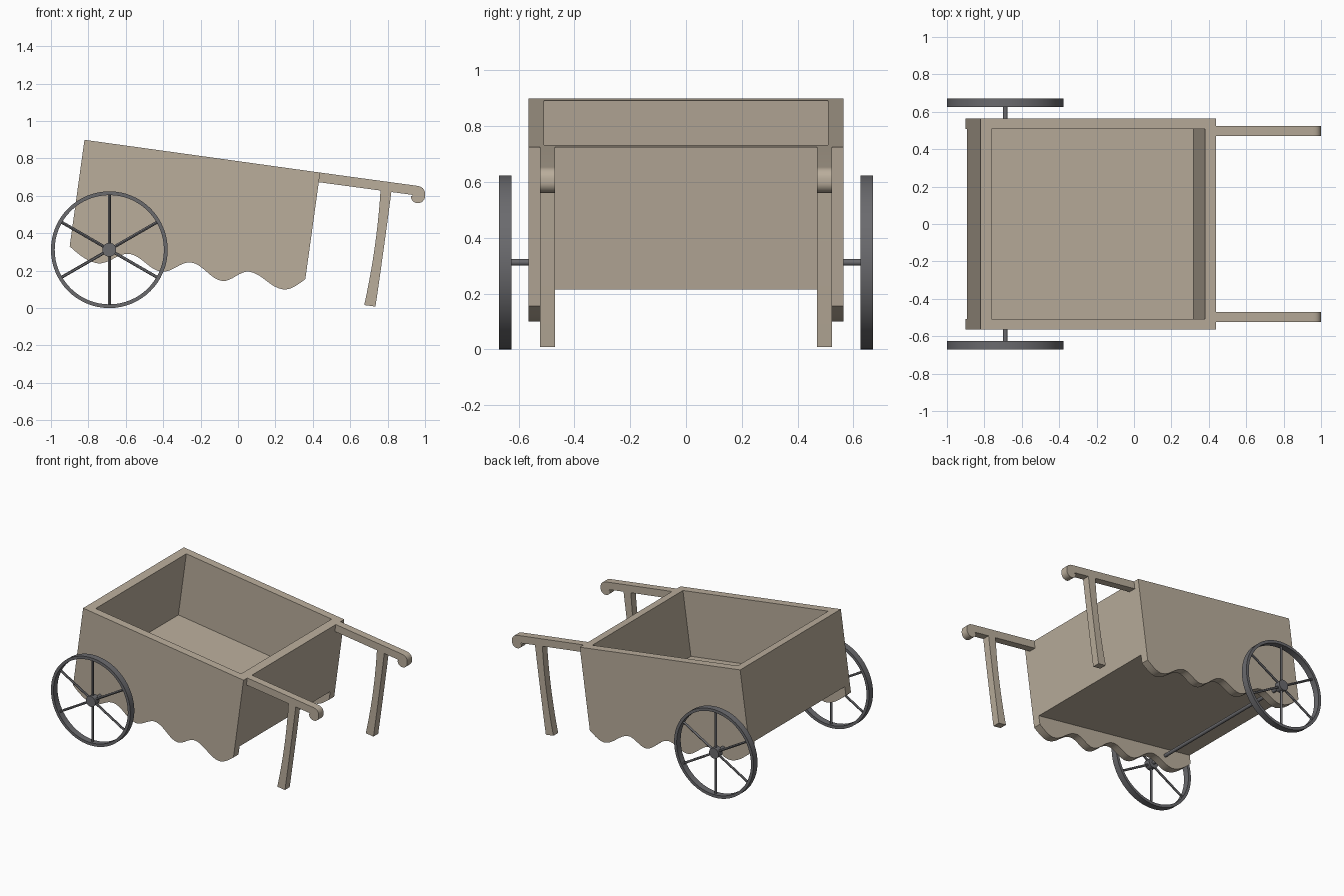
import bpy, bmesh, math
from mathutils import Matrix, Vector

if "Cube" in bpy.data.objects:
    bpy.data.objects.remove(bpy.data.objects["Cube"])


def material(name, rgb):
    m = bpy.data.materials.new(name)
    m.diffuse_color = (*rgb, 1)
    m.use_nodes = True
    m.node_tree.nodes["Principled BSDF"].inputs["Base Color"].default_value = m.diffuse_color
    return m


WOOD = material("pale_wood", (0.49, 0.42, 0.33))
METAL = material("dark_metal", (0.145, 0.145, 0.155))


def finish(name, bm, mat):
    bmesh.ops.recalc_face_normals(bm, faces=bm.faces)
    me = bpy.data.meshes.new(name)
    bm.to_mesh(me)
    bm.free()
    me.materials.append(mat)
    ob = bpy.data.objects.new(name, me)
    bpy.context.collection.objects.link(ob)
    bpy.ops.object.select_all(action='DESELECT')
    ob.select_set(True)
    bpy.context.view_layer.objects.active = ob
    bpy.ops.object.shade_smooth_by_angle(angle=math.radians(30))
    return ob


def prism(name, profile, y0, y1, mat=WOOD):
    """Extrude an x-z outline from y0 to y1."""
    bm = bmesh.new()
    face = bm.faces.new([bm.verts.new((x, y0, z)) for x, z in profile])
    ext = bmesh.ops.extrude_face_region(bm, geom=[face])
    verts = [v for v in ext["geom"] if isinstance(v, bmesh.types.BMVert)]
    bmesh.ops.translate(bm, verts=verts, vec=(0, y1 - y0, 0))
    return finish(name, bm, mat)


TILT = math.radians(7.91)
C, S = math.cos(TILT), math.sin(TILT)


def tilted(u, v):
    """Cart frame: u along the body, v up from its lower edge."""
    return (-0.90 + C * u + S * v, 0.33 - S * u + C * v)


def slab(name, u0, u1, v0, v1, y0, y1):
    prism(name, [tilted(u0, v0), tilted(u1, v0), tilted(u1, v1), tilted(u0, v1)], y0, y1)


LENGTH, HEIGHT, WALL, INNER, OUTER = 1.272, 0.575, 0.06, 0.508, 0.565

# Scalloped lower edge: alternating troughs and crests, pointed at both ends
knots = [(0, 0), (0.161, -0.069), (0.322, 0.004), (0.504, -0.067), (0.655, 0.004),
         (0.833, -0.071), (0.969, -0.002), (1.161, -0.071), (LENGTH, 0)]
edge = []
for i, ((u0, v0), (u1, v1)) in enumerate(zip(knots, knots[1:])):
    for k in range(8):
        t = k / 8
        if i == 0:
            f = math.sin(t * math.pi / 2)
        elif i == len(knots) - 2:
            f = 1 - math.cos(t * math.pi / 2)
        else:
            f = (1 - math.cos(t * math.pi)) / 2
        edge.append((u0 + (u1 - u0) * t, v0 + (v1 - v0) * f))
edge.append(knots[-1])
side = [tilted(u, v) for u, v in edge + [(LENGTH, HEIGHT), (0, HEIGHT)]]

# Handle with a curled end
handle = [tilted(LENGTH, HEIGHT), (0.955, 0.654)]
handle += [(0.96 + 0.04 * math.cos(a), 0.612 + 0.04 * math.sin(a))
           for a in (math.radians(75 - 15 * k) for k in range(6))]
handle += [(0.962 + 0.038 * math.cos(a), 0.598 + 0.037 * math.sin(a))
           for a in (math.radians(-15 * k) for k in range(13))]
handle += [(0.936, 0.601), (0.928, 0.606), tilted(LENGTH, HEIGHT - 0.052)]


# Leg sweeping back toward the foot
def bend(p0, p1, p2, n=10):
    return [tuple((1 - t) ** 2 * a + 2 * t * (1 - t) * b + t * t * c
                  for a, b, c in zip(p0, p1, p2)) for t in (k / n for k in range(n + 1))]


leg = bend((0.762, 0.63), (0.744, 0.33), (0.675, 0.016))
leg += bend((0.735, 0.008), (0.782, 0.33), (0.82, 0.622))


def cylinder(bm, radius, depth, centre, segs=32):
    bmesh.ops.create_cone(bm, cap_ends=True, segments=segs, radius1=radius, radius2=radius,
                          depth=depth, matrix=Matrix.Translation(centre)
                          @ Matrix.Rotation(math.pi / 2, 4, 'X'))


WX, WR = -0.688, 0.312


def wheel(tag, y):
    # Flat-section rim
    bm = bmesh.new()
    n, half = 64, 0.0225
    rings = []
    for r, dy in ((WR, -half), (WR, half), (WR - 0.02, half), (WR - 0.02, -half)):
        rings.append([bm.verts.new((WX + r * math.sin(2 * math.pi * k / n), y + dy,
                                    WR + r * math.cos(2 * math.pi * k / n)))
                      for k in range(n)])
    for a, b in zip(rings, rings[1:] + rings[:1]):
        for k in range(n):
            j = (k + 1) % n
            bm.faces.new((a[k], a[j], b[j], b[k]))
    finish("wheel_rim_" + tag, bm, METAL)
    # Hub
    bm = bmesh.new()
    cylinder(bm, 0.037, 0.045, (WX, y, WR))
    finish("wheel_hub_" + tag, bm, METAL)
    # Six round spokes
    bm = bmesh.new()
    for k in range(6):
        rot = Matrix.Rotation(k * math.pi / 3, 4, 'Y')
        bmesh.ops.create_cone(bm, cap_ends=True, segments=12, radius1=0.008, radius2=0.008,
                              depth=0.27, matrix=Matrix.Translation((WX, y, WR)) @ rot
                              @ Matrix.Translation((0, 0, 0.163)))
    finish("wheel_spokes_" + tag, bm, METAL)


# Paired parts
for tag, s in (("left", 1), ("right", -1)):
    prism("side_panel_" + tag, side, s * INNER, s * OUTER)
    prism("handle_" + tag, handle, s * 0.47, s * 0.523)
    prism("leg_" + tag, leg, s * 0.47, s * 0.523)
    wheel(tag, s * 0.648)

# Body box between the side panels
slab("back_panel", 0, WALL, WALL, HEIGHT, -INNER, INNER)
slab("front_panel", LENGTH - WALL, LENGTH, WALL, HEIGHT, -INNER, INNER)
slab("floor", WALL, LENGTH - WALL, WALL, 2 * WALL, -INNER, INNER)

# Axle
bm = bmesh.new()
cylinder(bm, 0.012, 1.296, (WX, 0, WR), 24)
finish("axle", bm, METAL)
